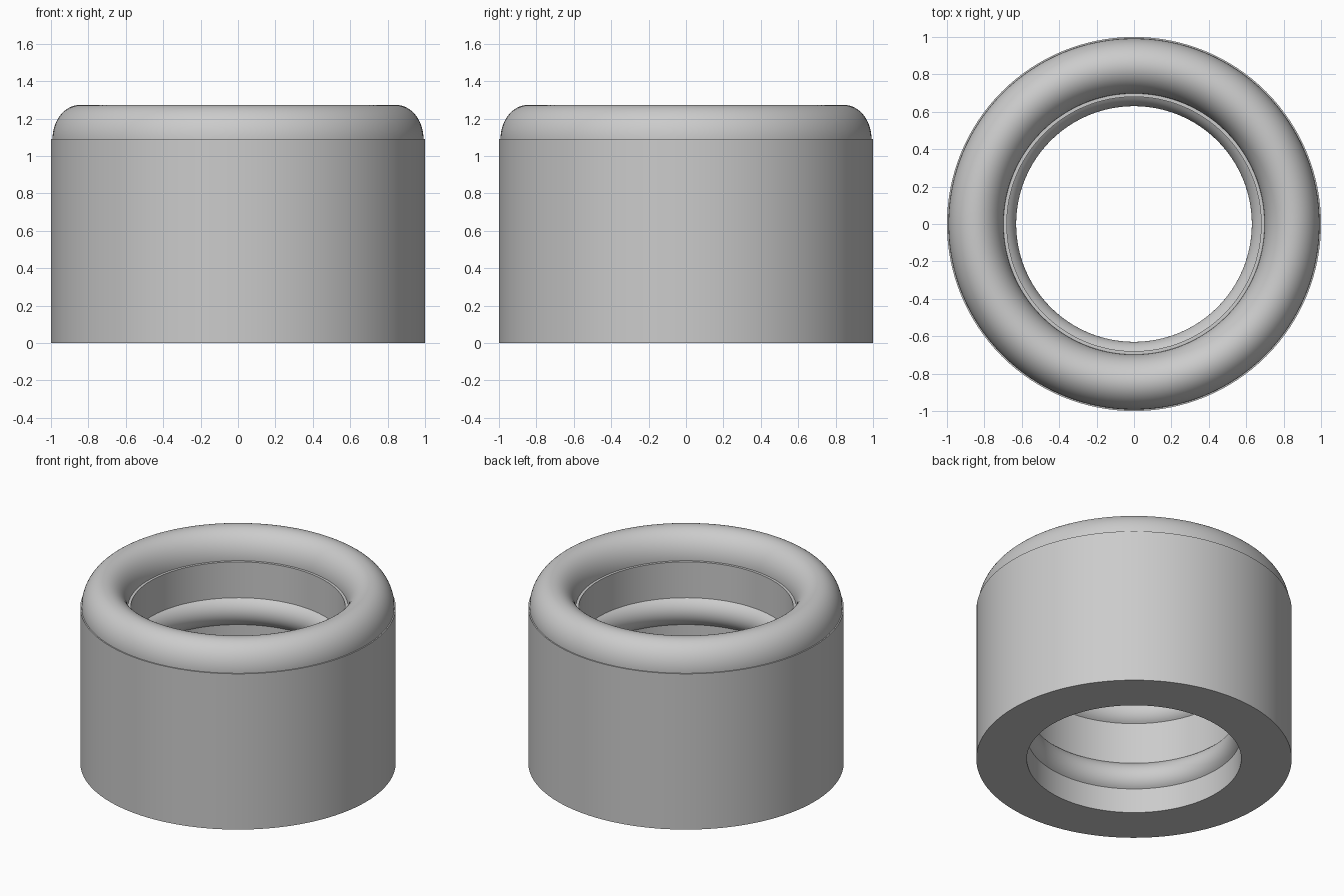
import bpy
import bmesh
from math import sin, cos, pi, asin, radians

cube = bpy.data.objects.get("Cube")
if cube:
    bpy.data.objects.remove(cube, do_unlink=True)

SEGMENTS = 128
OUTER, BORE, BODY_TOP = 1.0, 0.68, 1.09

# One plain grey for every part
grey = bpy.data.materials.new("light_grey")
grey.use_nodes = True
colour = (0.6, 0.6, 0.6, 1)
grey.diffuse_color = colour
grey.node_tree.nodes["Principled BSDF"].inputs["Base Color"].default_value = colour


def lathe(name, profile):
    """Turn a closed (radius, height) profile around the z axis."""
    bm = bmesh.new()
    rings = []
    for i in range(SEGMENTS):
        a = 2 * pi * i / SEGMENTS
        rings.append([bm.verts.new((r * cos(a), r * sin(a), z)) for r, z in profile])
    n = len(profile)
    for i, ring in enumerate(rings):
        nxt = rings[(i + 1) % SEGMENTS]
        for j in range(n):
            k = (j + 1) % n
            bm.faces.new((ring[j], nxt[j], nxt[k], ring[k]))
    bmesh.ops.recalc_face_normals(bm, faces=bm.faces)
    mesh = bpy.data.meshes.new(name)
    bm.to_mesh(mesh)
    bm.free()
    mesh.materials.append(grey)
    obj = bpy.data.objects.new(name, mesh)
    bpy.context.collection.objects.link(obj)
    bpy.ops.object.select_all(action='DESELECT')
    obj.select_set(True)
    bpy.context.view_layer.objects.active = obj
    bpy.ops.object.shade_smooth_by_angle(angle=radians(30))
    return obj


def ridge(centre, half=0.094, depth=0.05, steps=16):
    """Circular bulge on the bore wall, from its top down."""
    radius = (half ** 2 + depth ** 2) / (2 * depth)
    limit = asin(half / radius)
    angles = [limit * (1 - 2 * i / steps) for i in range(steps + 1)]
    return [(BORE - depth + radius * (1 - cos(a)), centre + radius * sin(a))
            for a in angles]


# Hollow sleeve with two rounded ridges inside its bore
lathe("sleeve_body",
      [(BORE, 0), (OUTER, 0), (OUTER, BODY_TOP), (BORE, BODY_TOP)]
      + ridge(0.745) + ridge(0.267))

# Rounded ring on the top rim
arc = [pi * i / 32 for i in range(33)]
lathe("top_ring",
      [(0.845 + 0.147 * cos(a), BODY_TOP + 0.183 * sin(a)) for a in arc]
      + [(0.698, BODY_TOP - 0.02), (0.992, BODY_TOP - 0.02)])
